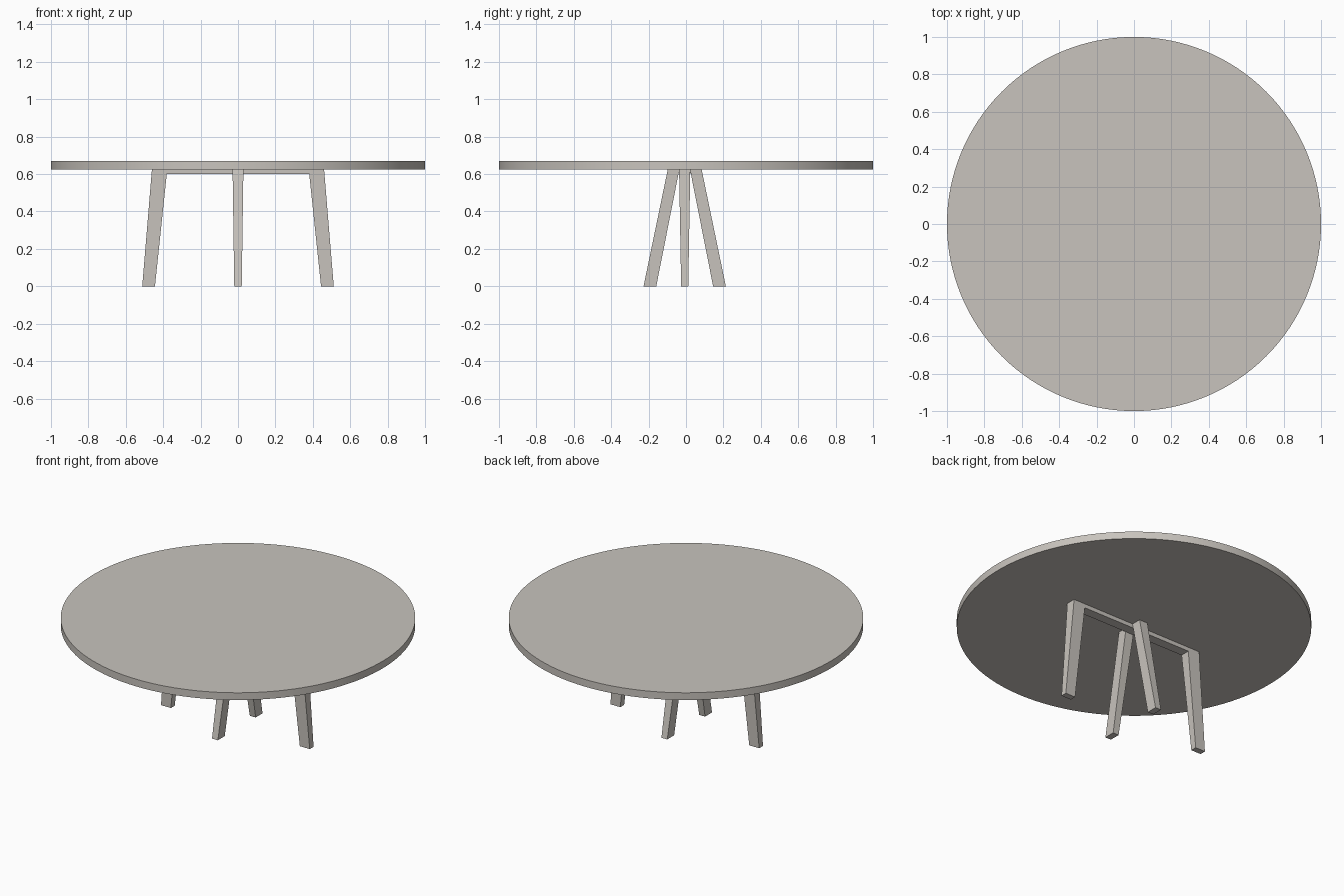
import bpy, bmesh, math

if "Cube" in bpy.data.objects:
    bpy.data.objects.remove(bpy.data.objects["Cube"])

mat = bpy.data.materials.new("warm grey")
mat.diffuse_color = (0.58, 0.55, 0.51, 1)
mat.use_nodes = True
mat.node_tree.nodes["Principled BSDF"].inputs["Base Color"].default_value = mat.diffuse_color

CY = -0.007      # the base sits slightly forward of the top's centre
Z_TOP = 0.627    # underside of the table top


def finish(bm, name):
    bmesh.ops.recalc_face_normals(bm, faces=bm.faces[:])
    me = bpy.data.meshes.new(name)
    bm.to_mesh(me)
    bm.free()
    ob = bpy.data.objects.new(name, me)
    bpy.context.collection.objects.link(ob)
    me.materials.append(mat)
    return ob


def leg(name, angle, bottom, top, half_bottom, half_top):
    """Tapered, splayed leg: (inner, outer) radii at floor and top, turned by angle."""
    bm = bmesh.new()
    rings = []
    for (r0, r1), h, z in ((bottom, half_bottom, 0), (top, half_top, Z_TOP)):
        ring = []
        for r, s in ((r0, -h), (r1, -h), (r1, h), (r0, h)):
            c, n = math.cos(angle), math.sin(angle)
            ring.append(bm.verts.new((r * c - s * n, r * n + s * c + CY, z)))
        rings.append(ring)
    a, b = rings
    bm.faces.new(a)
    bm.faces.new(b)
    for i in range(4):
        j = (i + 1) % 4
        bm.faces.new((a[i], a[j], b[j], b[i]))
    return finish(bm, name)


def box(name, size, centre):
    bm = bmesh.new()
    bmesh.ops.create_cube(bm, size=1)
    bmesh.ops.scale(bm, vec=size, verts=bm.verts)
    bmesh.ops.translate(bm, vec=centre, verts=bm.verts)
    return finish(bm, name)


# Round table top
bm = bmesh.new()
bmesh.ops.create_cone(bm, cap_ends=True, segments=128, radius1=1, radius2=1, depth=0.045)
bmesh.ops.translate(bm, vec=(0, 0, 0.6475), verts=bm.verts)
top = finish(bm, "table_top")
bpy.context.view_layer.objects.active = top
top.select_set(True)
bpy.ops.object.shade_smooth_by_angle(angle=math.radians(30))

# Wide pair of legs along x, narrow pair along y
for side, ang in (("right", 0), ("left", math.pi)):
    leg(side + "_leg", ang, (0.444, 0.512), (0.378, 0.46), 0.019, 0.03)
for side, ang in (("back", math.pi / 2), ("front", -math.pi / 2)):
    leg(side + "_leg", ang, (0.152, 0.22), (0.028, 0.09), 0.02, 0.029)

# Rail joining the legs under the top
box("rail", (0.78, 0.06, 0.027), (0, CY, 0.6135))
